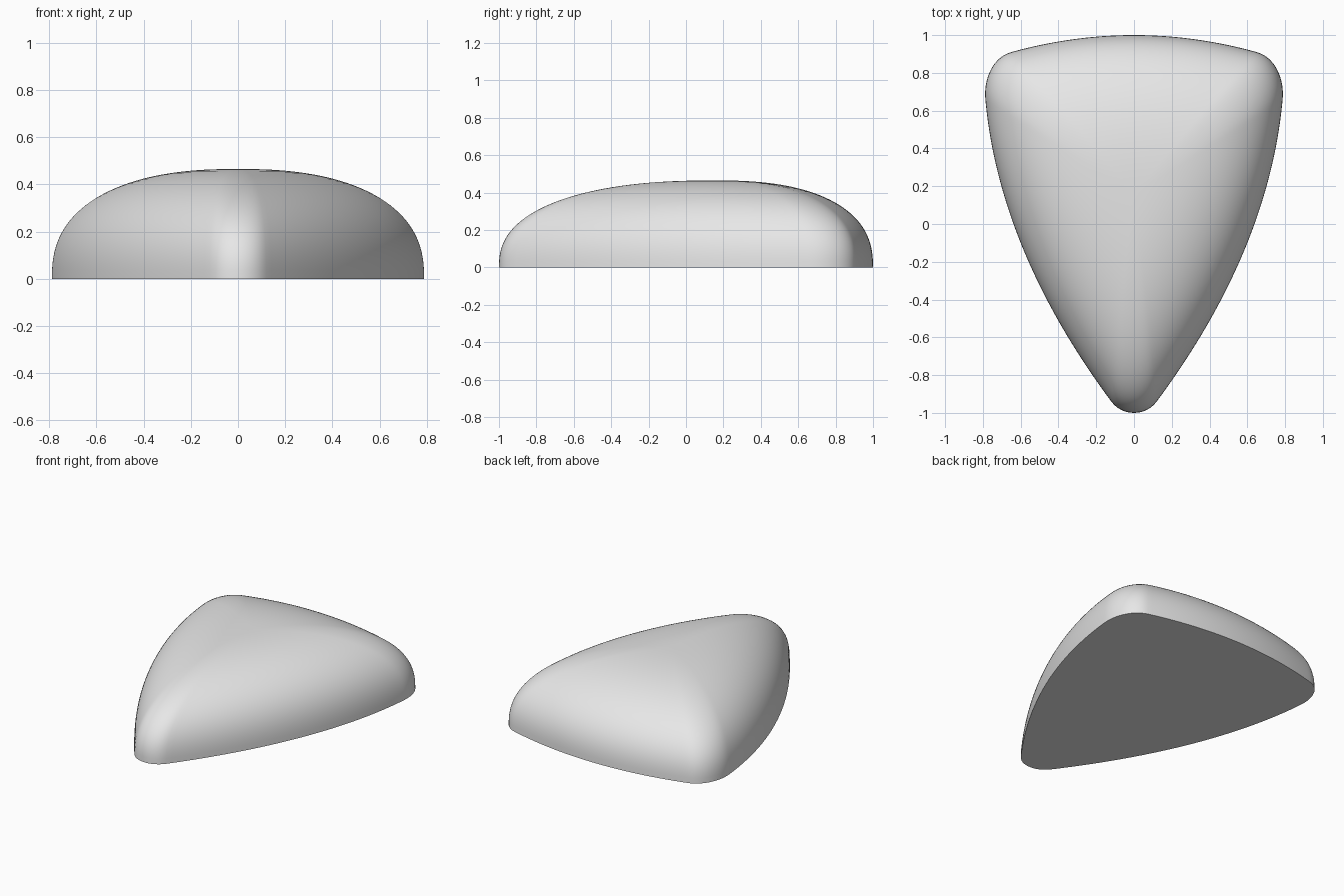
import bpy
import bmesh
from math import sin, cos, pi
from mathutils import Vector
from mathutils.geometry import interpolate_bezier

cube = bpy.data.objects.get("Cube")
if cube:
    bpy.data.objects.remove(cube, do_unlink=True)

HEIGHT = 0.465
FULLNESS = 2.45      # superellipse exponent of the dome profile
RINGS = 36
APEX = Vector((0, 0.16, 0))

# Half outline as bezier spans: nose, side, rear corner, back edge
SPANS = [
    ((0, -1), (0.048, -1), (0.091, -0.979), (0.12, -0.94), 7),
    ((0.12, -0.94), (0.516, -0.407), (0.738, 0.127), (0.787, 0.66), 56),
    ((0.787, 0.66), (0.797, 0.77), (0.746, 0.884), (0.65, 0.91), 15),
    ((0.65, 0.91), (0.433, 0.97), (0.217, 1), (0, 1), 24),
]


def make_outline():
    half = []
    for *handles, count in SPANS:
        pts = interpolate_bezier(*[Vector((*p, 0)) for p in handles], count)
        half += pts[1:] if half else pts
    mirrored = [Vector((-p.x, p.y, 0)) for p in half[-2:0:-1]]
    return half + mirrored


def soften(points, passes):
    for _ in range(passes):
        points = [(points[i - 1] + 2 * p + points[(i + 1) % len(points)]) / 4
                  for i, p in enumerate(points)]
    return points


outline = make_outline()
soft = soften(outline, 300)

# Dome: outline rings shrinking to the apex, with corners easing off higher up
bm = bmesh.new()
rings = []
for r in range(RINGS):
    angle = pi / 2 * r / RINGS
    scale = cos(angle) ** (2 / FULLNESS)
    z = HEIGHT * sin(angle) ** (2 / FULLNESS)
    blend = 0.5 * (1 - scale)
    ring = []
    for hard_pt, soft_pt in zip(outline, soft):
        p = APEX + scale * (hard_pt.lerp(soft_pt, blend) - APEX)
        ring.append(bm.verts.new((p.x, p.y, z)))
    rings.append(ring)

n = len(outline)
for low, high in zip(rings, rings[1:]):
    for i in range(n):
        j = (i + 1) % n
        bm.faces.new((low[i], low[j], high[j], high[i]))

# Crown and flat underside
top = bm.verts.new((APEX.x, APEX.y, HEIGHT))
for i in range(n):
    bm.faces.new((rings[-1][i], rings[-1][(i + 1) % n], top))
bm.faces.new(rings[0][::-1])

mesh = bpy.data.meshes.new("rounded_wedge_dome")
bm.to_mesh(mesh)
bm.free()
dome = bpy.data.objects.new("rounded_wedge_dome", mesh)
bpy.context.collection.objects.link(dome)

# Plain grey finish
grey = bpy.data.materials.new("light_grey")
grey.use_nodes = True
colour = (0.8, 0.8, 0.8, 1)
grey.diffuse_color = colour
grey.node_tree.nodes["Principled BSDF"].inputs["Base Color"].default_value = colour
mesh.materials.append(grey)

bpy.ops.object.select_all(action='DESELECT')
dome.select_set(True)
bpy.context.view_layer.objects.active = dome
bpy.ops.object.shade_smooth_by_angle(angle=pi / 5)
